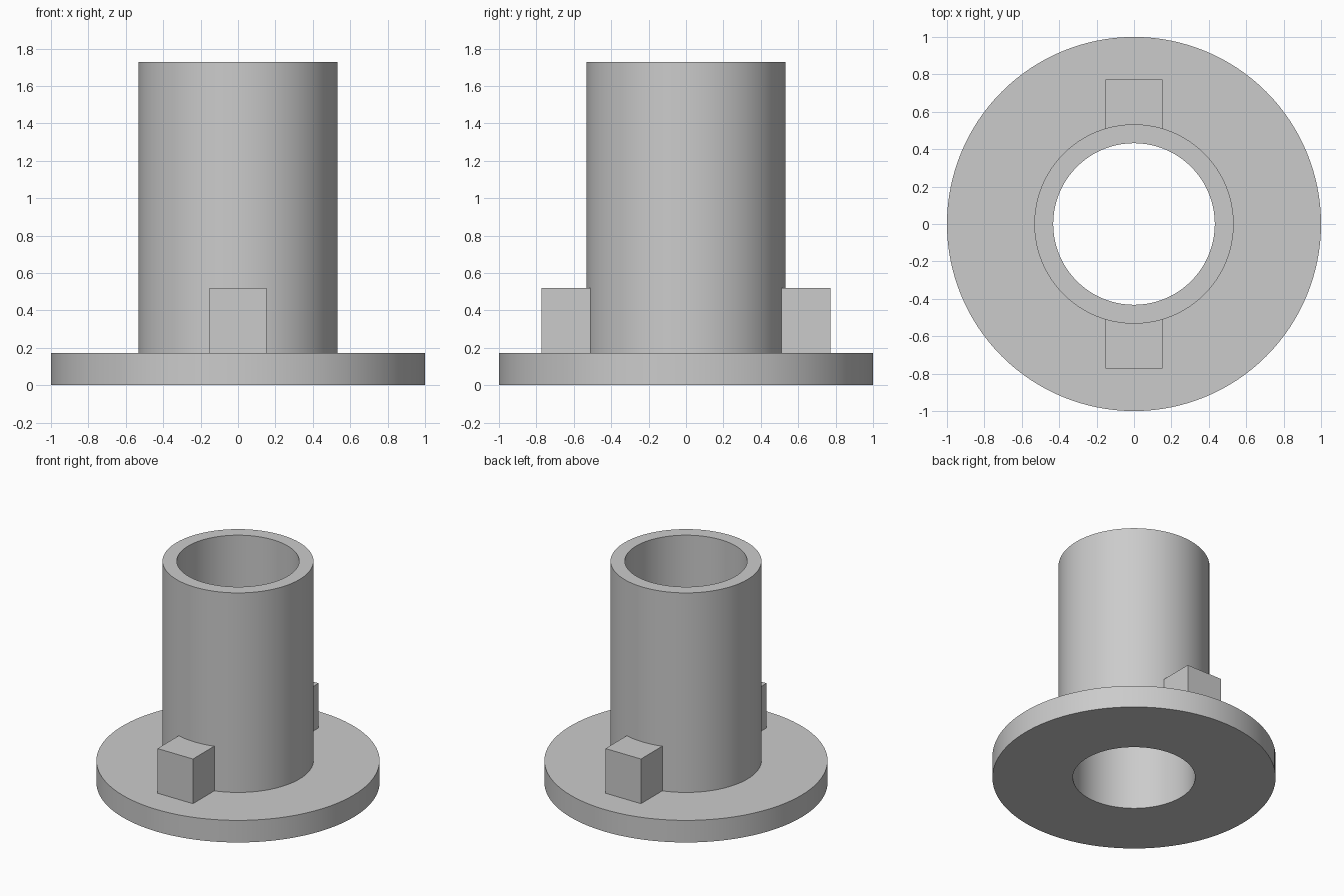
import bpy
import bmesh
from math import cos, sin, tau, radians

cube = bpy.data.objects.get("Cube")
if cube:
    bpy.data.objects.remove(cube, do_unlink=True)

SEGMENTS = 128
BORE_R, TUBE_R, FLANGE_R = 0.432, 0.533, 1.0
FLANGE_TOP, TUBE_TOP = 0.172, 1.727
LUG_HALF_WIDTH, LUG_INNER, LUG_OUTER, LUG_TOP = 0.153, 0.47, 0.773, 0.52

grey = bpy.data.materials.new("plain grey")
grey.use_nodes = True
colour = (0.6, 0.6, 0.6, 1)
grey.diffuse_color = colour
grey.node_tree.nodes["Principled BSDF"].inputs["Base Color"].default_value = colour


def add_object(name, bm):
    bmesh.ops.recalc_face_normals(bm, faces=bm.faces)
    mesh = bpy.data.meshes.new(name)
    bm.to_mesh(mesh)
    bm.free()
    mesh.materials.append(grey)
    obj = bpy.data.objects.new(name, mesh)
    bpy.context.collection.objects.link(obj)
    return obj


def lathe(name, profile):
    """Turn a closed (radius, height) profile around z."""
    bm = bmesh.new()
    rings = []
    for i in range(SEGMENTS):
        a = tau * i / SEGMENTS
        rings.append([bm.verts.new((r * cos(a), r * sin(a), z)) for r, z in profile])
    n = len(profile)
    for i in range(SEGMENTS):
        here, there = rings[i], rings[(i + 1) % SEGMENTS]
        for j in range(n):
            k = (j + 1) % n
            bm.faces.new((here[j], there[j], there[k], here[k]))
    return add_object(name, bm)


# Flange and hollow tube, turned as one solid with a through bore
sleeve = lathe("flanged_sleeve", [
    (BORE_R, 0), (FLANGE_R, 0), (FLANGE_R, FLANGE_TOP),
    (TUBE_R, FLANGE_TOP), (TUBE_R, TUBE_TOP), (BORE_R, TUBE_TOP),
])
bpy.ops.object.select_all(action="DESELECT")
sleeve.select_set(True)
bpy.context.view_layer.objects.active = sleeve
bpy.ops.object.shade_smooth_by_angle(angle=radians(30))

# Block lugs at front and back, rooted in the tube wall and the flange
for name, side in (("front_lug", -1), ("back_lug", 1)):
    bm = bmesh.new()
    bmesh.ops.create_cube(bm, size=1)
    bottom = FLANGE_TOP - 0.02
    bmesh.ops.scale(bm, verts=bm.verts, vec=(
        2 * LUG_HALF_WIDTH, LUG_OUTER - LUG_INNER, LUG_TOP - bottom))
    bmesh.ops.translate(bm, verts=bm.verts, vec=(
        0, side * (LUG_INNER + LUG_OUTER) / 2, (LUG_TOP + bottom) / 2))
    add_object(name, bm)
